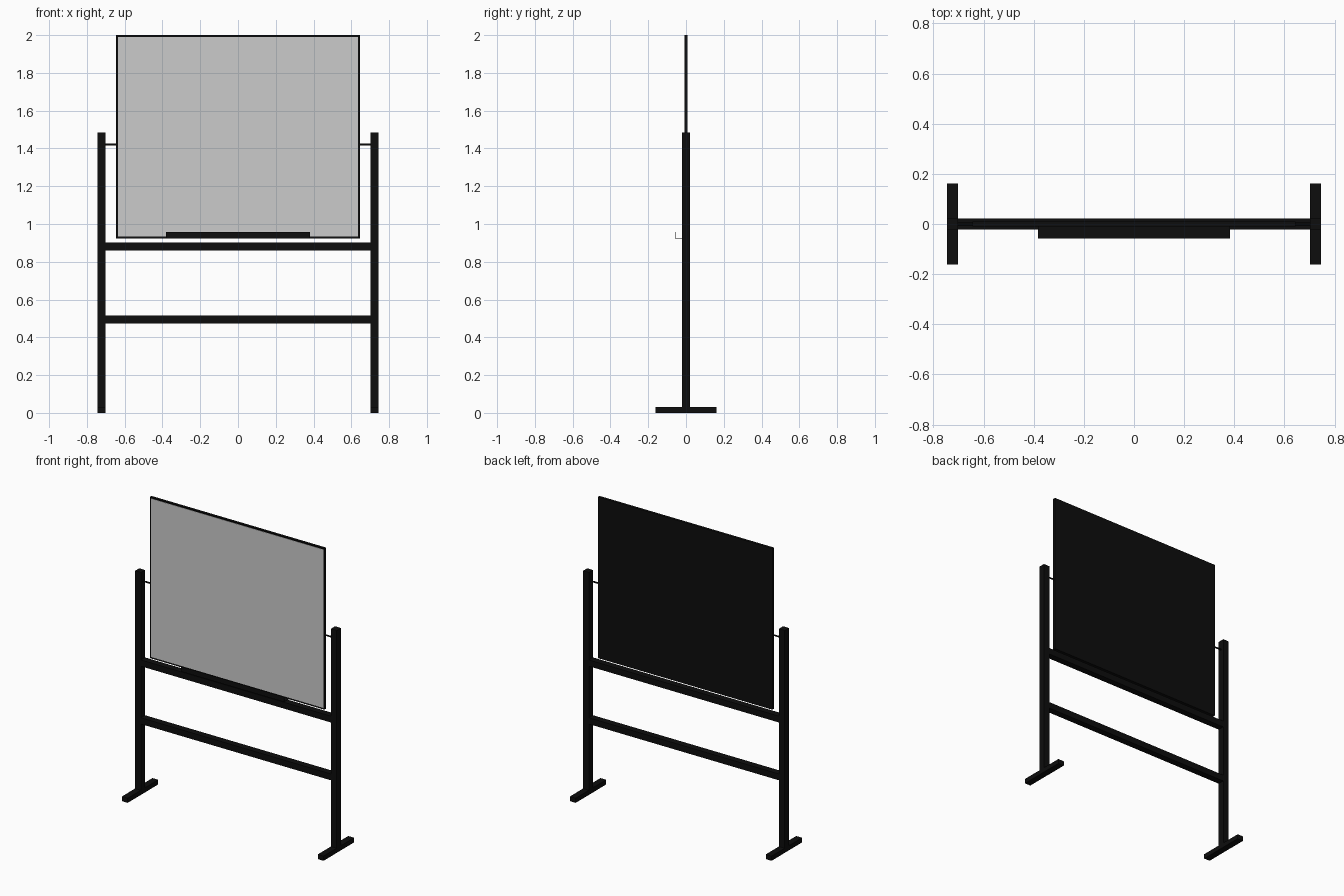
import bpy, bmesh
from mathutils import Vector, Matrix

if "Cube" in bpy.data.objects:
    bpy.data.objects.remove(bpy.data.objects["Cube"])

black = bpy.data.materials.new("black_metal")
black.diffuse_color = (0.004, 0.004, 0.004, 1)
black.use_nodes = True
black.node_tree.nodes["Principled BSDF"].inputs["Base Color"].default_value = black.diffuse_color


def finish(name, bm, mat):
    mesh = bpy.data.meshes.new(name)
    bm.to_mesh(mesh)
    bm.free()
    if mat:
        mesh.materials.append(mat)
    obj = bpy.data.objects.new(name, mesh)
    bpy.context.collection.objects.link(obj)
    return obj


def box(name, lo, hi, mat=black, inset=None):
    lo, hi = Vector(lo), Vector(hi)
    bm = bmesh.new()
    bmesh.ops.create_cube(bm, size=1)
    bmesh.ops.scale(bm, vec=hi - lo, verts=bm.verts)
    bmesh.ops.translate(bm, vec=(lo + hi) / 2, verts=bm.verts)
    if inset:
        # recess the front (-y) face to leave a raised rim
        bm.normal_update()
        front = [f for f in bm.faces if f.normal.y < -0.9]
        bmesh.ops.inset_region(bm, faces=front, thickness=inset[0])
        bmesh.ops.translate(bm, vec=(0, inset[1], 0), verts=front[0].verts)
    return finish(name, bm, mat)


# Stand: posts, feet and pivot pins on both sides
for side, s in (("left", -1), ("right", 1)):
    def pair(part, x0, x1, y, z0, z1):
        a, b = sorted((s * x0, s * x1))
        box(f"{side}_{part}", (a, -y, z0), (b, y, z1))
    pair("post", 0.702, 0.745, 0.022, 0.031, 1.485)
    pair("foot", 0.702, 0.745, 0.161, 0.0, 0.031)

    bm = bmesh.new()
    bmesh.ops.create_cone(
        bm, cap_ends=True, segments=16, radius1=0.005, radius2=0.005, depth=0.066,
        matrix=Matrix.Translation((s * 0.673, 0, 1.42)) @ Matrix.Rotation(1.5707963, 4, 'Y'))
    pin = finish(f"{side}_pivot_pin", bm, black)
    for p in pin.data.polygons:
        p.use_smooth = len(p.vertices) == 4

# Cross beams
for name, z in (("upper_beam", 0.88), ("lower_beam", 0.494)):
    box(name, (-0.703, -0.022, z - 0.021), (0.703, 0.022, z + 0.021))

# Board: black back and rim, grey writing panel
box("board_frame", (-0.645, -0.009, 0.924), (0.645, 0.009, 2.0), inset=(0.009, 0.003))
box("writing_panel", (-0.636, -0.008, 0.933), (0.636, -0.005, 1.991), mat=None)

# Pen tray: thin shelf with an upturned lip
box("tray_shelf", (-0.382, -0.058, 0.924), (0.382, -0.008, 0.927))
box("tray_lip", (-0.382, -0.058, 0.927), (0.382, -0.055, 0.957))
